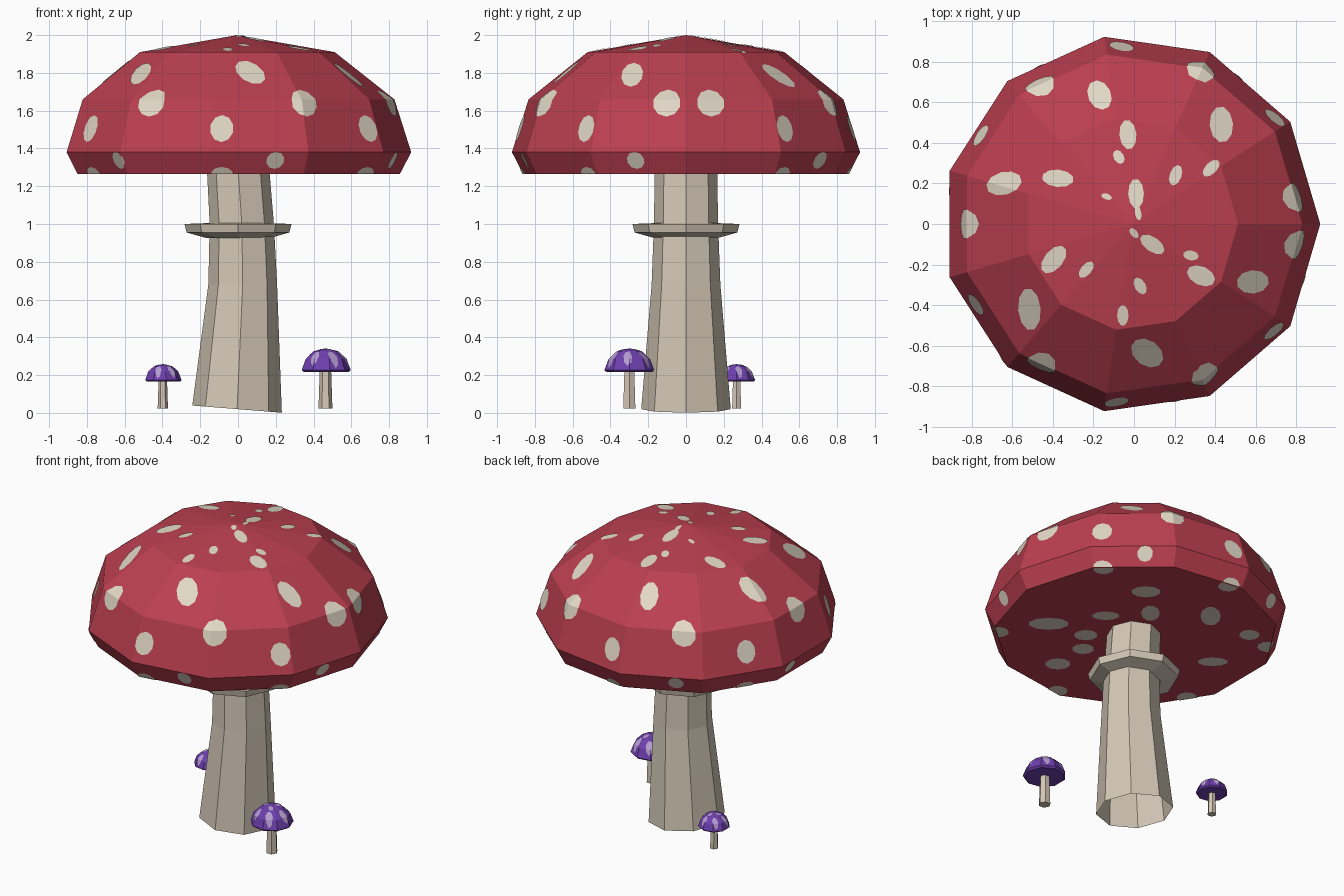
import bpy, bmesh, math
from mathutils import Vector

if "Cube" in bpy.data.objects:
    bpy.data.objects.remove(bpy.data.objects["Cube"])


def material(name, rgb):
    m = bpy.data.materials.new(name)
    m.diffuse_color = (*rgb, 1)
    m.use_nodes = True
    m.node_tree.nodes["Principled BSDF"].inputs["Base Color"].default_value = m.diffuse_color
    return m


RED = material("cap red", (0.50, 0.05, 0.08))
CREAM = material("spot cream", (0.76, 0.69, 0.57))
STEM = material("stem beige", (0.66, 0.58, 0.47))
PURPLE = material("small cap purple", (0.155, 0.05, 0.42))
LILAC = material("small spot lilac", (0.47, 0.34, 0.64))


def add_mesh(name, verts, faces, mat):
    me = bpy.data.meshes.new(name)
    me.from_pydata(verts, [], faces)
    me.materials.append(mat)
    ob = bpy.data.objects.new(name, me)
    bpy.context.collection.objects.link(ob)
    return ob


def lathe(name, rings, sides, mat, cx=0, cy=0, bottom=True, top=False):
    """Rings run bottom to top as (radius, z, x shift, tilt); radius 0 makes a point."""
    verts, faces, loops = [], [], []
    for ring in rings:
        r, z, dx, tilt = (*ring, 0, 0)[:4]
        start = len(verts)
        if r == 0:
            verts.append((cx + dx, cy, z))
            loops.append([start] * sides)
            continue
        for i in range(sides):
            a = math.tau * i / sides
            x = r * math.cos(a)
            verts.append((cx + dx + x, cy + r * math.sin(a), z + tilt * x))
        loops.append(list(range(start, start + sides)))
    for lo, hi in zip(loops, loops[1:]):
        for i in range(sides):
            j = (i + 1) % sides
            quad = (lo[i], lo[j], hi[j], hi[i])
            faces.append(tuple(dict.fromkeys(quad)))
    if bottom:
        faces.append(tuple(reversed(loops[0])))
    if top:
        faces.append(tuple(loops[-1]))
    return add_mesh(name, verts, faces, mat)


def spot_plates(name, body, spots, mat, lift=0.004, sides=10):
    """Cut each spot out of a copy of the body's surface and lift it slightly.
    Spot: (centre, axis, long direction, half length, half width, facing limit)."""
    verts, faces = [], []
    for centre, axis, u, a, b, limit in spots:
        bm = bmesh.new()
        bm.from_mesh(body.data)
        bm.normal_update()
        away = [f for f in bm.faces if f.normal.dot(axis) < limit]
        bmesh.ops.delete(bm, geom=away, context='FACES')
        v = axis.cross(u)
        for k in range(sides):
            t = math.tau * k / sides
            edge = centre + u * (a * math.cos(t)) + v * (b * math.sin(t))
            no = u * (math.cos(t) / a) + v * (math.sin(t) / b)
            bmesh.ops.bisect_plane(bm, geom=bm.verts[:] + bm.edges[:] + bm.faces[:],
                                   plane_co=edge, plane_no=no.normalized(),
                                   clear_outer=True)
        bm.verts.index_update()
        start = len(verts)
        verts += [tuple(p.co + axis * lift) for p in bm.verts]
        faces += [tuple(start + p.index for p in f.verts) for f in bm.faces]
        bm.free()
    return add_mesh(name, verts, faces, mat)


UP = Vector((0, 0, 1))


def flat_spot(x, y, a, b, deg, axis=UP, limit=0.2):
    t = math.radians(deg)
    return (Vector((x, y, 0)), axis, Vector((math.cos(t), math.sin(t), 0)), a, b, limit)


def side_spot(deg, z, a, b):
    t = math.radians(deg)
    return (Vector((0, 0, z)), Vector((math.cos(t), math.sin(t), 0)),
            Vector((-math.sin(t), math.cos(t), 0)), a, b, 0.1)


# Large mushroom: bent stem, open underneath
lathe("stem", [(0.237, 0.02, -0.005, -0.08), (0.182, 0.68, 0.025), (0.17, 1.0, 0.02),
               (0.165, 1.3, 0.0)], 8, STEM, bottom=False)

# Collar around the stem
lathe("collar", [(0.165, 0.925), (0.272, 0.955), (0.283, 1.0), (0.16, 1.005)],
      8, STEM, bottom=False)

# Large cap
cap = lathe("cap", [(0.871, 1.265), (0.931, 1.38), (0.842, 1.66), (0.526, 1.91), (0, 2.0, 0.01)],
            11, RED, cx=-0.014)

# Spots on the upper cap: x, y, half length, half width, angle
upper = [
    (-.17, .635, .072, .054, 115), (-.03, .44, .07, .04, 95), (.43, .49, .085, .055, 95),
    (-.075, .33, .035, .024, 120), (.38, .275, .05, .027, 45), (.205, .24, .05, .028, 70),
    (-.64, .20, .085, .054, 15), (-.375, .225, .075, .041, -5), (-.135, .135, .026, .014, -20),
    (.01, .15, .07, .037, 92), (.02, .055, .036, .015, 100), (0, -.045, .028, .016, -50),
    (.09, -.10, .066, .034, -35), (.28, -.155, .037, .023, -10), (-.395, -.175, .077, .044, 50),
    (-.235, -.225, .046, .025, 50), (.03, -.305, .043, .026, -60), (.33, -.255, .07, .044, -25),
    (.585, -.285, .076, .055, 5), (-.515, -.42, .1, .053, 95), (-.055, -.45, .049, .027, 90),
    (.065, -.635, .083, .06, -35)]
spots = [flat_spot(*s) for s in upper]

# Rows of spots round the sides and the rim
LOW_ROW = (94, 150, 37, 207, -37.5, -95.6)
spots += [side_spot(d, 1.64, .072, .068) for d in (66.5, 124, 9.3, 180, -7.2, 236.6, -64.9)]
spots += [side_spot(d, 1.505, .058, .068) for d in LOW_ROW]
spots += [side_spot(d, 1.337, .046, .043) for d in (-18, 54.5, 121, 170, 226, -77)]
spots += [side_spot(d, 1.265, .055, .035) for d in LOW_ROW]

# Spots on the underside
under = [
    (.49, -.23, .12, .07, -40), (.226, -.19, .07, .06, -40), (.285, .07, .08, .05, -40),
    (.285, .454, .085, .065, -40), (.095, .27, .09, .055, 50), (-.21, .48, .11, .06, 50),
    (.13, -.33, .065, .06, -40), (.13, -.57, .075, .065, -40), (-.58, .06, .09, .05, -40),
    (-.54, .457, .06, .06, 0)]
for d in LOW_ROW:
    t = math.radians(d)
    under.append((.83 * math.cos(t), .83 * math.sin(t), .06, .06, d))
spots += [flat_spot(*s, axis=-UP, limit=0.9) for s in under]
spot_plates("cap_spots", cap, spots, CREAM)


# Small purple mushrooms
def small_mushroom(name, x, y, s, turn):
    z = 0.022
    lathe(name + "_stem", [(0.037 * s, z), (0.03 * s, z + 0.21 * s)], 6, STEM, x, y, top=True)
    body = lathe(name + "_cap",
                 [(0.122 * s, z + 0.194 * s), (0.134 * s, z + 0.205 * s),
                  (0.112 * s, z + 0.262 * s), (0.066 * s, z + 0.305 * s), (0, z + 0.32 * s)],
                 9, PURPLE, x, y)
    dots = []
    for count, r, a, b in ((6, 0.095, 0.027, 0.021), (3, 0.04, 0.022, 0.014)):
        for i in range(count):
            d = turn + 360 * i / count
            t = math.radians(d)
            dots.append(flat_spot(x + r * s * math.cos(t), y + r * s * math.sin(t),
                                  a * s, b * s, d + 25))
    spot_plates(name + "_spots", body, dots, LILAC, lift=0.002, sides=7)


small_mushroom("front_small_mushroom", 0.463, -0.30, 1.0, -65)
small_mushroom("back_small_mushroom", -0.398, 0.268, 0.74, -50)
